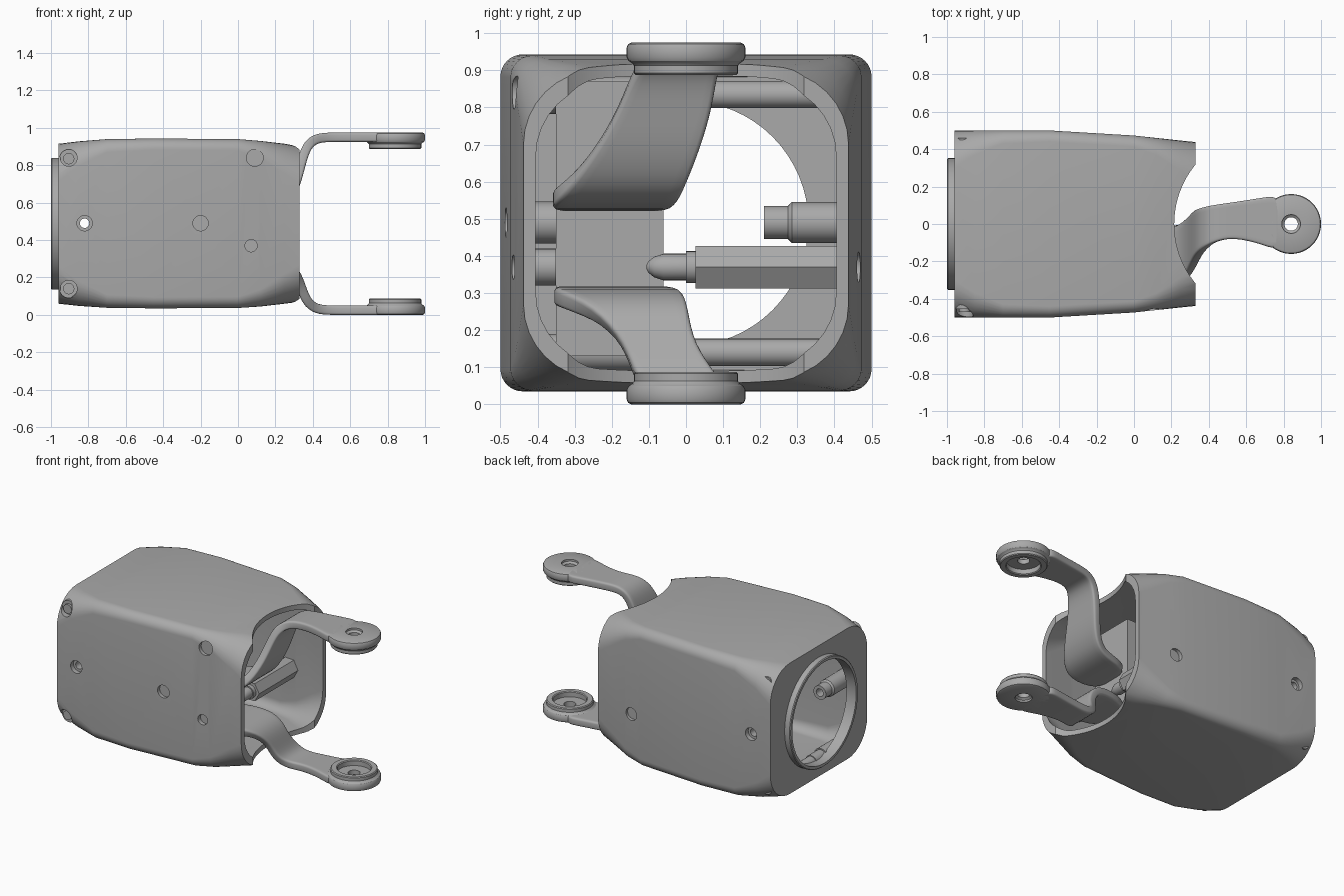
import bpy, bmesh, math
from mathutils import Vector

if "Cube" in bpy.data.objects:
    bpy.data.objects.remove(bpy.data.objects["Cube"], do_unlink=True)

grey = bpy.data.materials.new("plain grey")
grey.use_nodes = True
grey.diffuse_color = (0.4, 0.4, 0.4, 1)
grey.node_tree.nodes["Principled BSDF"].inputs["Base Color"].default_value = (0.4, 0.4, 0.4, 1)

MID = 0.4875  # height of the mirror plane between the two arms


def finish(ob, angle=32):
    """Bake the modifiers, then smooth with sharp edges kept."""
    bpy.context.view_layer.update()
    deps = bpy.context.evaluated_depsgraph_get()
    mesh = bpy.data.meshes.new_from_object(ob.evaluated_get(deps))
    ob.modifiers.clear()
    ob.data = mesh
    mesh.materials.clear()
    mesh.materials.append(grey)
    for p in mesh.polygons:
        p.use_smooth = True
        p.material_index = 0
    mesh.set_sharp_from_angle(angle=math.radians(angle))
    return ob


def make(name, bm, closed=True):
    if closed:
        bmesh.ops.recalc_face_normals(bm, faces=bm.faces)
    mesh = bpy.data.meshes.new(name)
    bm.to_mesh(mesh)
    bm.free()
    ob = bpy.data.objects.new(name, mesh)
    bpy.context.collection.objects.link(ob)
    return ob


def loft(name, rings, caps=True):
    """Skin a list of equal rings of points."""
    bm = bmesh.new()
    loops = [[bm.verts.new(p) for p in ring] for ring in rings]
    n = len(loops[0])
    for a, b in zip(loops, loops[1:]):
        for i in range(n):
            j = (i + 1) % n
            bm.faces.new((a[i], a[j], b[j], b[i]))
    if caps:
        bm.faces.new(loops[0])
        bm.faces.new(loops[-1])
    else:
        bmesh.ops.bridge_loops(bm, edges=[e for e in bm.edges if e.is_boundary])
    return make(name, bm)


def lathe(name, profile, origin, axis, sides=32, ring=False):
    """Turn (radius, distance) points round an axis; ring closes the profile."""
    turn = Vector((0, 0, 1)).rotation_difference(Vector(axis))
    rings = []
    for r, d in profile:
        rings.append([Vector(origin) + turn @ Vector((r * math.cos(t), r * math.sin(t), d))
                      for t in (2 * math.pi * i / sides for i in range(sides))])
    if ring:
        rings.append(rings[0])
    ob = loft(name, rings, caps=not ring)
    if ring:
        bm = bmesh.new()
        bm.from_mesh(ob.data)
        bmesh.ops.remove_doubles(bm, verts=bm.verts, dist=1e-5)
        bmesh.ops.recalc_face_normals(bm, faces=bm.faces)
        bm.to_mesh(ob.data)
        bm.free()
    return ob


def rounded(x, hy, lo, hi, r, steps=8):
    """Rounded rectangle across the x axis."""
    cz, hz, pts = (lo + hi) / 2, (hi - lo) / 2, []
    for k, (sy, sz) in enumerate([(1, 1), (-1, 1), (-1, -1), (1, -1)]):
        for i in range(steps + 1):
            t = math.pi / 2 * (k + i / steps)
            pts.append((x, sy * (hy - r) + r * math.cos(t), cz + sz * (hz - r) + r * math.sin(t)))
    return pts


# Housing: x, half width, bottom, top, corner radius
sections = [(-0.96, 0.50, 0.06, 0.915, 0.20), (-0.85, 0.50, 0.048, 0.928, 0.13),
            (-0.70, 0.50, 0.038, 0.94, 0.07), (-0.45, 0.50, 0.035, 0.943, 0.06),
            (0, 0.473, 0.037, 0.94, 0.06), (0.12, 0.46, 0.045, 0.93, 0.09),
            (0.25, 0.446, 0.06, 0.915, 0.16), (0.33, 0.438, 0.07, 0.9, 0.20)]
housing = loft("housing", [rounded(*s) for s in sections])

WALL = 0.033
inside = [(x, h - WALL, lo + WALL, hi - WALL, r) for x, h, lo, hi, r in sections]
inside[0] = (-0.93,) + inside[0][1:]
inside.append((0.5,) + inside[-1][1:])
cutters = [loft("cavity_cutter", [rounded(*s) for s in inside]),
           lathe("end_cutter", [(0.33, -0.2), (0.33, 0.2)], (-0.96, 0, MID), (1, 0, 0), 64),
           lathe("mouth_cutter", [(0.5, -0.5), (0.5, 1.5)], (0.715, 0, 0), (0, 0, 1), 96)]

# Screw holes: x, z, radius, side of the housing
holes = [(-0.905, 0.84, 0.045, -1), (-0.905, 0.14, 0.045, -1), (-0.82, 0.49, 0.041, -1),
         (-0.2, 0.49, 0.041, -1), (0.07, 0.37, 0.033, -1), (0.09, 0.84, 0.045, -1),
         (-0.82, 0.49, 0.041, 1), (0.07, 0.37, 0.041, 1)]
for x, z, r, side in holes:
    cutters.append(lathe("hole_cutter", [(r, 0.36), (r, 0.6)], (x, 0, z), (0, side, 0), 24))
for c in cutters:
    c.hide_render = True
    mod = housing.modifiers.new("cut", "BOOLEAN")
    mod.operation, mod.solver, mod.object = "DIFFERENCE", "EXACT", c
finish(housing)
for c in cutters:
    bpy.data.objects.remove(c, do_unlink=True)

# Collar round the end opening
finish(lathe("end_collar", [(0.33, -1.0), (0.347, -1.0), (0.352, -0.995), (0.352, -0.935), (0.33, -0.935)],
             (0, 0, MID), (1, 0, 0), 64, ring=True))


def tube(name, x, z, side, outer, bore):
    """Hollow post along y, outer points running inward from the wall."""
    start, end = outer[0][1], outer[-1][1]
    finish(lathe(name, outer + [(bore, end), (bore, start)], (x, 0, z), (0, side, 0), 24, ring=True))


# Corner posts and their screws
for label, z in (("upper", 0.835), ("lower", 0.14)):
    tube(label + "_front_post", -0.905, z, -1, [(0.05, 0.455), (0.05, 0.1), (0.042, 0.1), (0.042, 0)], 0.02)
    finish(lathe(label + "_back_post", [(0.037, 0.46), (0.037, 0)], (-0.905, 0, z), (0, 1, 0), 24))
    finish(lathe(label + "_screw", [(0.03, 0.47), (0.03, 0.4)], (-0.905, 0, z), (0, -1, 0), 24))

# Open posts near the end, one on each side
for label, side in (("front", -1), ("back", 1)):
    tube(label + "_open_post", -0.82, 0.49, side,
         [(0.055, 0.47), (0.055, 0.285), (0.045, 0.275), (0.045, 0.21)], 0.025)

# Short bosses on the front wall
for label, x, z, r, y in (("middle", -0.2, 0.49, 0.056, 0.465), ("lower", 0.07, 0.37, 0.05, 0.44),
                          ("upper", 0.09, 0.835, 0.052, 0.445)):
    finish(lathe(label + "_boss", [(r, y), (r, 0.35)], (x, 0, z), (0, -1, 0), 24))

# Six sided post with a rounded pin
finish(lathe("hex_post", [(0.066, 0.445), (0.066, 0.025)], (0.07, 0, 0.37), (0, 1, 0), 6))
finish(lathe("post_pin", [(0.043, 0.03), (0.043, 0), (0.036, 0), (0.036, -0.06), (0.028, -0.085),
                          (0.015, -0.102), (0.004, -0.107)], (0.07, 0, 0.37), (0, 1, 0), 24))

# Inner block that carries the arms
bm = bmesh.new()
bmesh.ops.create_cube(bm, size=1)
for v in bm.verts:
    v.co = Vector((v.co.x * 0.35 - 0.175, v.co.y * 0.29 - 0.205, v.co.z * 0.74 + 0.5))
finish(make("inner_block", bm))


def arm(name, stations):
    """Bent strip: x, z, near edge, far edge."""
    bm = bmesh.new()
    rows = [[bm.verts.new((x, a + (b - a) * k / 2, z)) for k in range(3)] for x, z, a, b in stations]
    for p, q in zip(rows, rows[1:]):
        for k in range(2):
            bm.faces.new((p[k], p[k + 1], q[k + 1], q[k]))
    ob = make(name, bm)
    sub = ob.modifiers.new("smooth", "SUBSURF")
    sub.levels = sub.render_levels = 2
    thick = ob.modifiers.new("thickness", "SOLIDIFY")
    thick.thickness, thick.offset = 0.05, 0
    bev = ob.modifiers.new("round edges", "BEVEL")
    bev.width, bev.segments, bev.limit_method = 0.012, 3, "ANGLE"
    bev.angle_limit = math.radians(60)
    finish(ob)


# Outer reach shared by both arms, then the bend into the housing
reach = [(0.78, 0.95, -0.145, 0.153), (0.7, 0.95, -0.115, 0.143), (0.6, 0.95, -0.085, 0.126),
         (0.5, 0.95, -0.075, 0.112), (0.42, 0.947, -0.1, 0.1), (0.365, 0.905, -0.14, 0.085)]
arm("upper_arm", reach + [(0.335, 0.8, -0.18, 0.07), (0.31, 0.7, -0.235, 0.04), (0.265, 0.6, -0.31, 0),
                          (0.19, 0.55, -0.37, -0.03), (-0.01, 0.545, -0.35, -0.06)])
arm("lower_arm", [(x, 2 * MID - z, a, b) for x, z, a, b in reach] +
    [(0.335, 0.16, -0.165, 0.02), (0.3, 0.25, -0.25, 0.005), (0.2, 0.293, -0.37, -0.01),
     (-0.01, 0.293, -0.35, -0.06)])

# Round hubs at the arm tips, with a bearing seat on the inner face
hub = [(0.036, 0.465), (0.05, 0.475), (0.05, 0.4875), (0.147, 0.4875), (0.156, 0.483), (0.16, 0.474),
       (0.16, 0.448), (0.155, 0.438), (0.145, 0.432), (0.14, 0.425), (0.14, 0.405), (0.135, 0.4),
       (0.105, 0.4), (0.1, 0.405), (0.1, 0.435), (0.036, 0.435)]
for label, up in (("upper", 1), ("lower", -1)):
    finish(lathe(label + "_hub", [(r, d * up) for r, d in hub], (0.84, 0, MID), (0, 0, 1), 48, ring=True))
